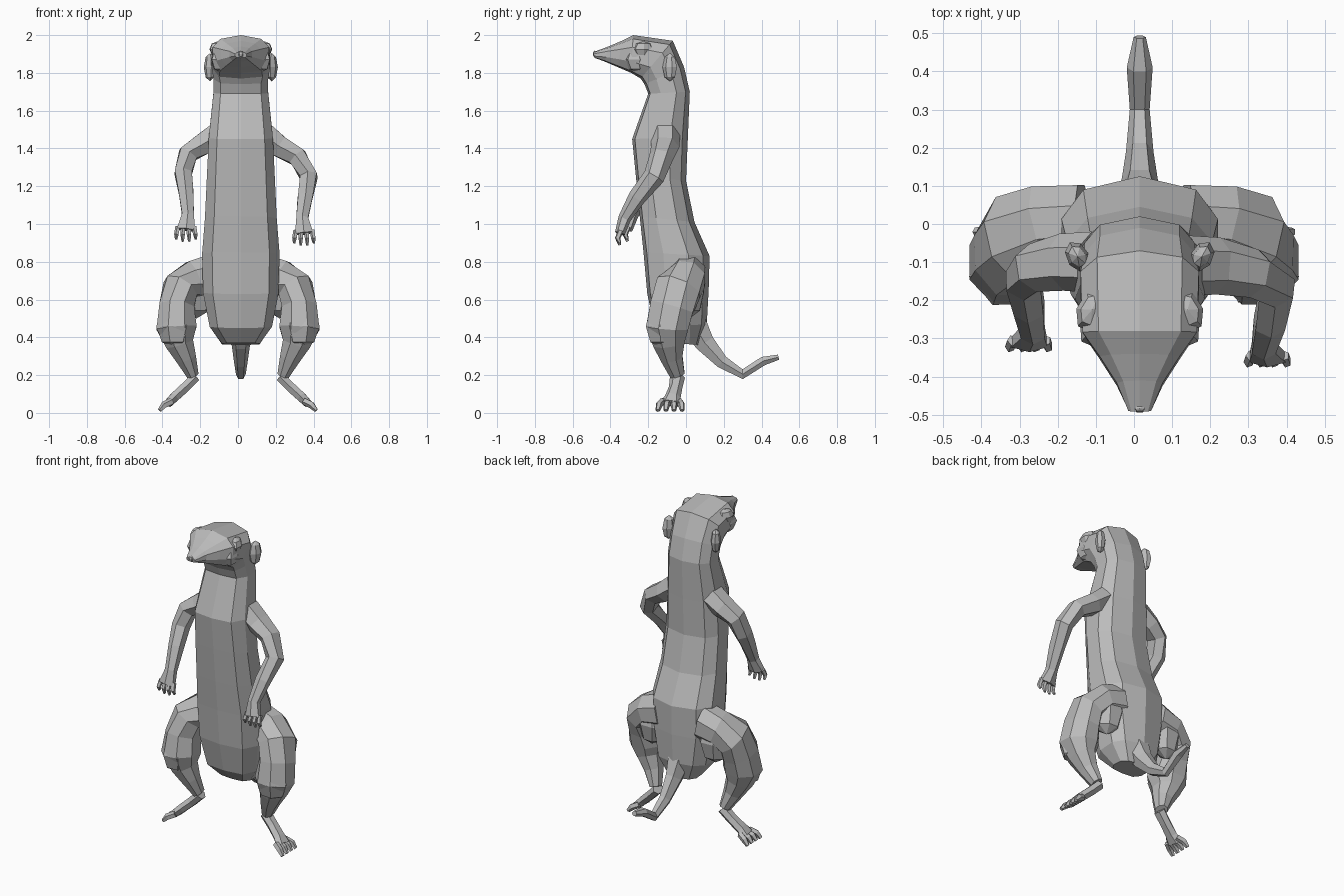
import bpy
import bmesh
import math
from mathutils import Vector, Matrix

if "Cube" in bpy.data.objects:
    bpy.data.objects.remove(bpy.data.objects["Cube"], do_unlink=True)

# Single plain grey material
grey = bpy.data.materials.new("plain grey")
grey.use_nodes = True
grey.diffuse_color = (0.5, 0.5, 0.5, 1)
grey.node_tree.nodes["Principled BSDF"].inputs["Base Color"].default_value = (0.5, 0.5, 0.5, 1)

MIDLINE = 0.015


def finish(bm, name):
    bmesh.ops.recalc_face_normals(bm, faces=bm.faces)
    mesh = bpy.data.meshes.new(name)
    bm.to_mesh(mesh)
    bm.free()
    mesh.materials.append(grey)
    obj = bpy.data.objects.new(name, mesh)
    bpy.context.collection.objects.link(obj)
    return obj


def loft(bm, rings):
    """Skin a list of equal-sized rings and cap both ends."""
    loops = [[bm.verts.new(p) for p in ring] for ring in rings]
    count = len(loops[0])
    for low, high in zip(loops, loops[1:]):
        for i in range(count):
            j = (i + 1) % count
            bm.faces.new((low[i], low[j], high[j], high[i]))
    bm.faces.new(loops[0][::-1])
    bm.faces.new(loops[-1])


def tube(bm, stations, sides=7, ref=(0, 1, 0)):
    """Sweep an oval along stations of (point, radius across, radius along ref)."""
    ref = Vector(ref)
    pts = [Vector(s[0]) for s in stations]
    rings = []
    for k, (_, across, along) in enumerate(stations):
        tangent = (pts[min(k + 1, len(pts) - 1)] - pts[max(k - 1, 0)]).normalized()
        u = tangent.cross(ref).normalized()
        v = u.cross(tangent)
        turns = [math.tau * (i + 0.5) / sides for i in range(sides)]
        rings.append([pts[k] + u * across * math.cos(a) + v * along * math.sin(a) for a in turns])
    loft(bm, rings)


def blob(name, centre, radii, tilt=0, detail=(7, 4)):
    bm = bmesh.new()
    place = Matrix.Translation(centre) @ Matrix.Rotation(tilt, 4, "Z") @ Matrix.Diagonal((*radii, 1))
    bmesh.ops.create_uvsphere(bm, u_segments=detail[0], v_segments=detail[1], radius=1, matrix=place)
    return finish(bm, name)


# Body, neck and head: belly point (y, z), back point (y, z), half width
spine = [
    ((-.09, .37), (.07, .36), .10),
    ((-.165, .45), (.11, .47), .165),
    ((-.205, .63), (.12, .65), .2),
    ((-.225, .85), (.125, .83), .205),
    ((-.245, 1.04), (.045, 1.01), .19),
    ((-.265, 1.25), (.0, 1.23), .18),
    ((-.285, 1.45), (.01, 1.46), .17),
    ((-.2, 1.69), (.02, 1.7), .145),
    ((-.22, 1.74), (-.01, 1.83), .145),
    ((-.24, 1.77), (-.07, 1.97), .155),
    ((-.29, 1.8), (-.28, 2), .15),
    ((-.36, 1.83), (-.34, 1.97), .105),
    ((-.43, 1.86), (-.41, 1.94), .06),
    ((-.485, 1.88), (-.492, 1.91), .03),
]
section = [(.74, .05), (1, .3), (1, .68), (.72, .9)]
outline = [(0, 0)] + section + [(0, 1)] + [(-x, t) for x, t in reversed(section)]
bm = bmesh.new()
rings = []
for belly, back, width in spine:
    front, rear = Vector((MIDLINE, *belly)), Vector((MIDLINE, *back))
    rings.append([front.lerp(rear, t) + Vector((x * width, 0, 0)) for x, t in outline])
loft(bm, rings)
finish(bm, "body_and_head")

# Nose, ears and brows
blob("nose", (MIDLINE, -.483, 1.9), (.018, .012, .018))
for side, label in ((1, "left"), (-1, "right")):
    blob(label + "_ear", (MIDLINE + side * .163, -.085, 1.83), (.03, .042, .075), side * -.5)
    blob(label + "_brow", (MIDLINE + side * .125, -.225, 1.925), (.04, .06, .042), side * .4)
    blob(label + "_cheek", (MIDLINE + side * .105, -.25, 1.87), (.05, .08, .07), side * .4)

# Tail, bending up at the end
bm = bmesh.new()
tube(bm, [
    ((MIDLINE, .045, .46), .08, .07),
    ((MIDLINE, .10, .37), .06, .05),
    ((MIDLINE, .19, .27), .04, .036),
    ((MIDLINE, .3, .205), .03, .026),
    ((MIDLINE, .41, .275), .027, .034),
    ((MIDLINE, .49, .295), .016, .016),
], sides=6, ref=(1, 0, 0))
finish(bm, "tail")


# Arms: each has its own pose
def arm(name, path):
    radii = [(.075, .08), (.065, .075), (.057, .065), (.052, .057), (.045, .047), (.036, .034), (.055, .027)]
    bm = bmesh.new()
    tube(bm, [(p, *r) for p, r in zip(path, radii)], sides=6)
    finish(bm, name)
    # Four hanging fingers, fanned across the palm
    palm = Vector(path[-1])
    bm = bmesh.new()
    for i in range(4):
        spread = (i - 1.5) * .029
        reach = .062 if i in (1, 2) else .05
        root = palm + Vector((spread, .005, .015))
        knuckle = palm + Vector((spread * 1.15, -.012, -.025))
        tip = palm + Vector((spread * 1.2, .0, -reach))
        tube(bm, [(root, .014, .015), (knuckle, .013, .015), (tip, .007, .008)], sides=5)
    finish(bm, name + "_fingers")


arm("left_arm", [
    (.14, -.11, 1.47), (.22, -.11, 1.41), (.315, -.13, 1.355), (.375, -.17, 1.25),
    (.355, -.26, 1.14), (.34, -.325, 1.03), (.35, -.35, .95),
])
arm("right_arm", [
    (-.11, -.1, 1.47), (-.19, -.1, 1.42), (-.265, -.115, 1.37), (-.29, -.15, 1.27),
    (-.275, -.22, 1.17), (-.265, -.285, 1.05), (-.275, -.31, .97),
])


# Legs: splayed thigh, bent knee, foot turned outwards
def leg(side, label):
    def at(x, y, z):
        return (side * x, y, z)

    bm = bmesh.new()
    tube(bm, [
        (at(.13, .01, .73), .12, .1),
        (at(.23, .0, .71), .105, .11),
        (at(.305, -.04, .66), .1, .13),
        (at(.325, -.075, .56), .1, .125),
        (at(.325, -.1, .45), .115, .12),
        (at(.31, -.09, .37), .08, .09),
        (at(.275, -.075, .29), .058, .062),
        (at(.24, -.045, .2), .034, .042),
    ], sides=8)
    finish(bm, label + "_leg")
    bm = bmesh.new()
    tube(bm, [
        (at(.225, -.045, .19), .03, .04),
        (at(.28, -.055, .135), .03, .036),
        (at(.335, -.07, .085), .029, .042),
        (at(.37, -.08, .05), .025, .06),
    ], sides=6)
    finish(bm, label + "_foot")
    # Toes fanned from front to back
    bm = bmesh.new()
    for i in range(4):
        spread = (i - 1.5) * .036
        tube(bm, [
            (at(.35, -.08 + spread * .8, .062), .02, .018),
            (at(.39, -.083 + spread * 1.1, .042), .02, .018),
            (at(.415, -.085 + spread * 1.2, .013), .011, .012),
        ], sides=5)
    finish(bm, label + "_toes")
    # Muscle facets on the haunch and calf
    blob(label + "_haunch", at(.22, .02, .64), (.1, .08, .14), side * -.4)
    blob(label + "_knee", at(.335, -.13, .46), (.1, .09, .12), side * .4, (6, 4))


leg(1, "left")
leg(-1, "right")
